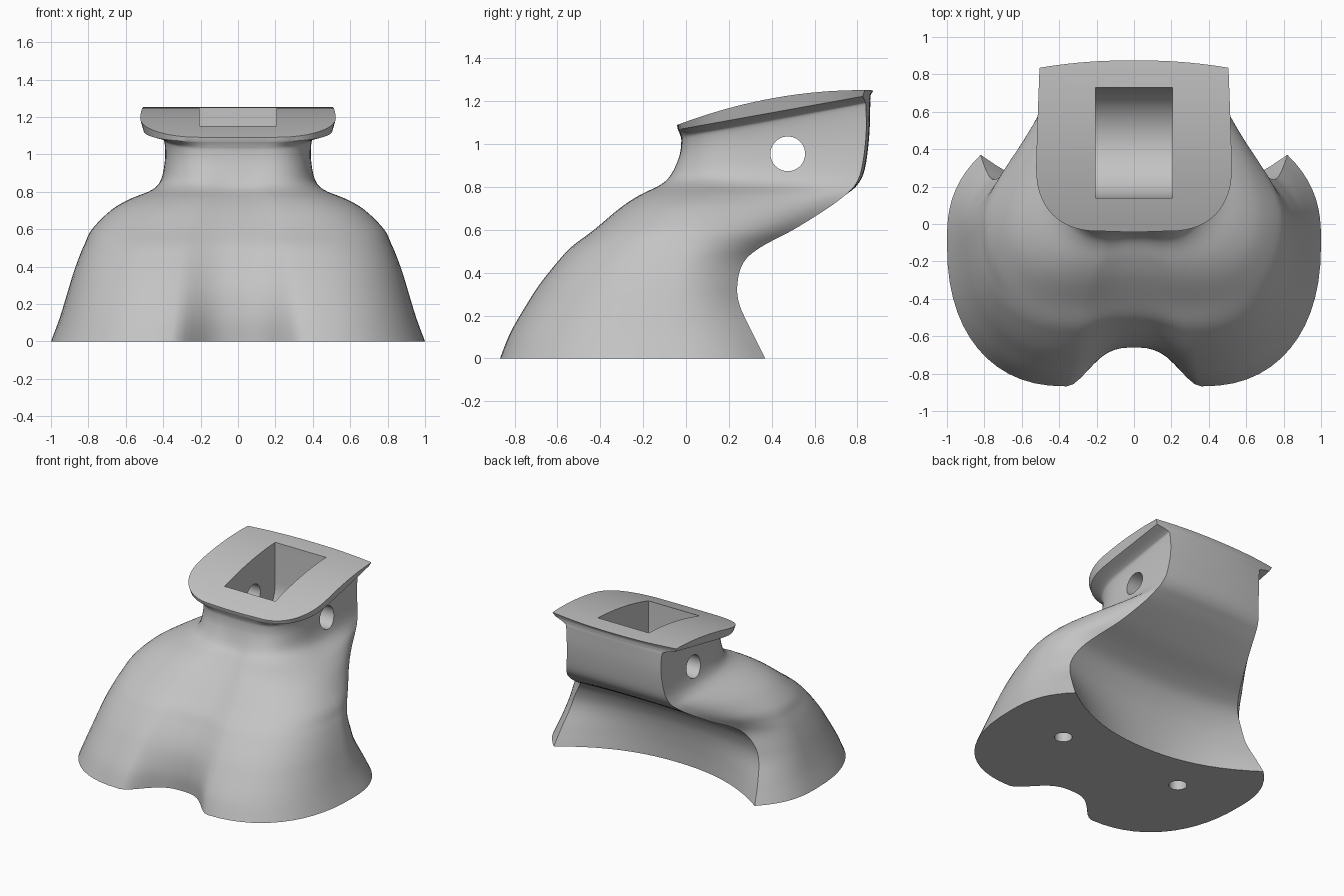
import bpy, bmesh, math
from mathutils import Vector, Matrix

if "Cube" in bpy.data.objects:
    bpy.data.objects.remove(bpy.data.objects["Cube"], do_unlink=True)

# Single grey finish
grey = bpy.data.materials.new("matte_grey")
grey.use_nodes = True
grey.diffuse_color = (0.55, 0.55, 0.55, 1)
grey.node_tree.nodes["Principled BSDF"].inputs["Base Color"].default_value = grey.diffuse_color

# Level sections: height, lobe front, notch front, half width, widest y,
# back corner x, back corner y, back centre y, tilt
SECTIONS = [
    (0, -.868, -.655, 1, -.1, .82, .37, .1, 0),
    (.12, -.82, -.66, .955, -.1, .8, .31, .11, 0),
    (.25, -.745, -.64, .915, -.08, .77, .25, .13, 0),
    (.35, -.68, -.6, .885, -.06, .74, .24, .16, 0),
    (.45, -.6, -.54, .85, -.03, .68, .27, .22, 0),
    (.52, -.535, -.49, .82, 0, .62, .35, .32, 0),
    (.6, -.43, -.4, .78, .02, .54, .5, .48, 0),
    (.7, -.31, -.28, .68, .06, .47, .66, .65, 0),
    (.76, -.22, -.19, .58, .12, .44, .74, .74, 0),
    (.81, -.12, -.1, .46, .22, .42, .79, .8, 0),
    (.86, -.07, -.06, .41, .3, .4, .82, .835, .03),
    (.95, -.03, -.03, .39, .3, .385, .84, .855, .1),
    (1.02, -.02, -.022, .395, .3, .39, .84, .86, .18),
    (1.05, -.025, -.028, .42, .3, .41, .835, .86, .18),
    (1.075, -.035, -.038, .505, .3, .49, .825, .862, .18),
]
RIM = (1.105, -.038, -.042, .523, .3, .505, .835, .875, .36)
RIM_BOW = -.22
STEPS = 5


def half_outline(row):
    """Right half of a section, from front centre to back centre."""
    z, front, notch, width, side_y, cx, cy, back, tilt = row
    lobe = .36 * width
    pts = []
    for i in range(10):                       # notch
        t = (i / 10) ** 1.5
        pts.append((lobe * i / 10, notch + (front - notch) * t * t * (3 - 2 * t)))
    for i in range(14):                       # rounded front lobe
        a = math.pi / 2 * i / 14
        pts.append((lobe + (width - lobe) * math.sin(a) ** .87,
                    side_y - (side_y - front) * math.cos(a) ** .87))
    power = max(1.2, 2.7 - 1.6 * z)
    for i in range(10):                       # flank
        t = i / 10
        pts.append((cx + (width - cx) * (1 - t ** power), side_y + (cy - side_y) * t))
    for i in range(11):                       # back
        t = 1 - i / 10
        pts.append((cx * t, back + (cy - back) * t ** 2.2))
    return pts


def catmull(a, b, c, d, t):
    return tuple(.5 * (2 * q + (r - p) * t + (2 * p - 5 * q + 4 * r - s) * t * t
                       + (3 * q - p - 3 * r + s) * t ** 3) for p, q, r, s in zip(a, b, c, d))


def smooth_rows(rows):
    out = []
    last = len(rows) - 1
    for i in range(last):
        quad = [rows[min(max(i + k, 0), last)] for k in (-1, 0, 1, 2)]
        out += [catmull(*quad, s / STEPS) for s in range(STEPS)]
    return out + [rows[-1]]


def make_object(name, bm):
    bmesh.ops.recalc_face_normals(bm, faces=bm.faces)
    mesh = bpy.data.meshes.new(name)
    bm.to_mesh(mesh)
    bm.free()
    mesh.materials.append(grey)
    ob = bpy.data.objects.new(name, mesh)
    bpy.context.collection.objects.link(ob)
    return ob


def build_body():
    bm = bmesh.new()
    rings = []
    for row in smooth_rows(SECTIONS) + [RIM]:
        bow = RIM_BOW if row is RIM else 0
        half = half_outline(row)
        loop = half + [(-x, y) for x, y in half[-2:0:-1]]
        rings.append([bm.verts.new((x, y, row[0] + row[8] * y + bow * y * y)) for x, y in loop])
    n = len(rings[0])
    for low, high in zip(rings, rings[1:]):
        for i in range(n):
            j = (i + 1) % n
            bm.faces.new((low[i], low[j], high[j], high[i]))
    bm.faces.new(rings[0][::-1])
    # Bowed top plate made from strips across the width
    top = rings[-1]
    for i in range(n // 2):
        ids = [i, i + 1, n - i - 1, (n - i) % n]
        bm.faces.new([top[k] for k in dict.fromkeys(ids)])
    return make_object("mount_body", bm)


def pocket_cutter():
    """Slot with a rounded floor."""
    radius, y0, z0 = .295, .435, .955
    arc = [math.pi * (1 + i / 32) for i in range(33)]
    profile = [(y0 + radius * math.cos(a), z0 + radius * math.sin(a)) for a in arc]
    profile += [(y0 + radius, 1.5), (y0 - radius, 1.5)]
    bm = bmesh.new()
    face = bm.faces.new([bm.verts.new((-.207, y, z)) for y, z in profile])
    new = bmesh.ops.extrude_face_region(bm, geom=[face])["geom"]
    bmesh.ops.translate(bm, vec=(.414, 0, 0), verts=[v for v in new if isinstance(v, bmesh.types.BMVert)])
    return make_object("pocket_cutter", bm)


def hole_cutter(name, centre, radius, depth, axis):
    bm = bmesh.new()
    turn = Vector((0, 0, 1)).rotation_difference(Vector(axis)).to_matrix().to_4x4()
    bmesh.ops.create_cone(bm, cap_ends=True, segments=40, radius1=radius, radius2=radius,
                          depth=depth, matrix=Matrix.Translation(centre) @ turn)
    return make_object(name, bm)


body = build_body()
cutters = [pocket_cutter(), hole_cutter("axle_cutter", (0, .475, .955), .081, 3, (1, 0, 0))]
for side, label in ((1, "left"), (-1, "right")):
    cutters.append(hole_cutter(label + "_screw_cutter", (.5 * side, -.14, 0), .06, .5, (0, 0, 1)))

# Cut the pocket, axle hole and screw holes
bpy.ops.object.select_all(action='DESELECT')
bpy.context.view_layer.objects.active = body
body.select_set(True)
for cutter in cutters:
    cutter.hide_render = True
    mod = body.modifiers.new(cutter.name, 'BOOLEAN')
    mod.operation = 'DIFFERENCE'
    mod.solver = 'EXACT'
    mod.object = cutter
    bpy.ops.object.modifier_apply(modifier=mod.name)
    bpy.data.objects.remove(cutter, do_unlink=True)

bpy.ops.object.shade_smooth_by_angle(angle=math.radians(35))
